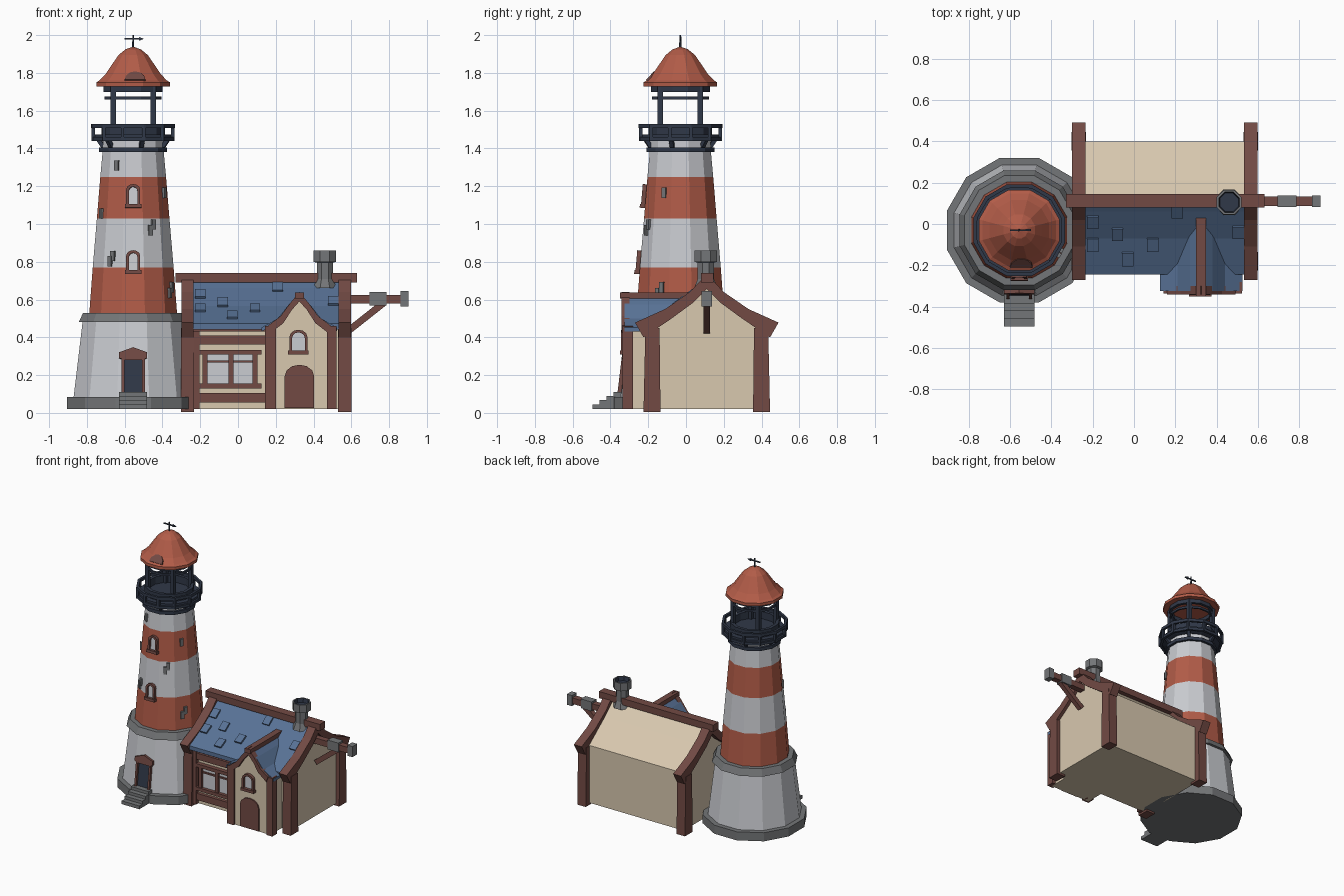
import bpy, bmesh, math
from mathutils import Vector, Matrix

if "Cube" in bpy.data.objects:
    bpy.data.objects.remove(bpy.data.objects["Cube"])

def material(name, r, g, b):
    m = bpy.data.materials.new(name)
    lin = [((c / 255 + 0.055) / 1.055) ** 2.4 for c in (r, g, b)]
    m.diffuse_color = (*lin, 1)
    m.use_nodes = True
    m.node_tree.nodes["Principled BSDF"].inputs["Base Color"].default_value = m.diffuse_color
    return m

WHITE = material("white plaster", 202, 204, 209)
RED = material("brick red", 178, 92, 72)
SLATE = material("dark slate", 48, 56, 72)
GREY = material("stone grey", 116, 118, 120)
BROWN = material("timber brown", 114, 74, 68)
CREAM = material("cream wall", 216, 200, 175)
BLUE = material("roof blue", 88, 114, 150)
TX, TY, HY = -0.555, -0.03, 0.11   # tower axis, house ridge y

def finish(name, bm, mats, loc=(0, 0, 0), rot=(0, 0, 0)):
    bmesh.ops.recalc_face_normals(bm, faces=bm.faces[:])
    me = bpy.data.meshes.new(name)
    bm.to_mesh(me)
    bm.free()
    for m in mats:
        me.materials.append(m)
    ob = bpy.data.objects.new(name, me)
    ob.location, ob.rotation_euler = loc, rot
    bpy.context.collection.objects.link(ob)
    return ob

def prism(name, pts, axis, lo, hi, mat, loc=(0, 0, 0), rot=(0, 0, 0)):
    """Extrude a 2D outline along x (points are y,z) or y (points are x,z)."""
    bm = bmesh.new()
    put = (lambda p, t: (t, p[0], p[1])) if axis == 'x' else (lambda p, t: (p[0], t, p[1]))
    a, b = [[bm.verts.new(put(p, t)) for p in pts] for t in (lo, hi)]
    bm.faces.new(a)
    bm.faces.new(b)
    for i in range(len(pts)):
        j = (i + 1) % len(pts)
        bm.faces.new((a[i], a[j], b[j], b[i]))
    return finish(name, bm, [mat], loc, rot)

def box(name, x0, x1, y0, y1, z0, z1, mat):
    return prism(name, [(x0, z0), (x1, z0), (x1, z1), (x0, z1)], 'y', y0, y1, mat)

def beam(name, a, b, w, h, mat):
    a, b = Vector(a), Vector(b)
    bm = bmesh.new()
    bmesh.ops.create_cube(bm, size=1)
    rot = (b - a).to_track_quat('Z', 'Y').to_matrix().to_4x4()
    bm.transform(Matrix.Translation((a + b) / 2) @ rot @ Matrix.Diagonal((w, h, (b - a).length, 1)))
    return finish(name, bm, [mat])

def lathe(name, prof, mats, n=12, at=(TX, TY), ring=False):
    """Spin (flat radius, z) points; one material per segment, cycling."""
    bm = bmesh.new()
    rows = []
    for r, z in prof:
        R = r / math.cos(math.pi / n)
        rows.append([bm.verts.new((at[0] + R * math.cos((k + .5) * math.tau / n),
                                   at[1] + R * math.sin((k + .5) * math.tau / n), z)) for k in range(n)])
    used = list(dict.fromkeys(mats))
    segs = list(zip(rows, rows[1:])) + ([(rows[-1], rows[0])] if ring else [])
    for i, (p, q) in enumerate(segs):
        for k in range(n):
            j = (k + 1) % n
            bm.faces.new((p[k], p[j], q[j], q[k])).material_index = used.index(mats[i % len(mats)])
    if not ring:
        bm.faces.new(rows[0]).material_index = used.index(mats[0])
        bm.faces.new(rows[-1]).material_index = used.index(mats[-1])
    return finish(name, bm, used)

def ring(name, r0, r1, z0, z1, mat):
    return lathe(name, [(r0, z0), (r1, z0), (r1, z1), (r0, z1)], [mat], ring=True)

def arch(hw, z0, z1, rise):
    return [(-hw, z0)] + [(-hw * math.cos(t * math.pi / 6), z1 - rise + rise * math.sin(t * math.pi / 6))
                          for t in range(7)] + [(hw, z0)]

def arched_window(name, x, y, z, hw, h, tilt):
    loc, rot = (x, y, z), (-tilt, 0, 0)
    prism(name + "_frame", arch(hw, 0, h, hw * .8) + arch(hw - .014, 0, h - .014, hw * .65)[::-1],
          'y', -.022, .03, BROWN, loc, rot)
    prism(name + "_pane", arch(hw - .012, 0, h - .012, hw * .65), 'y', -.005, .03, WHITE, loc, rot)
    prism(name + "_sill", [(-hw - .006, -.006), (hw + .006, -.006), (hw + .006, .014), (-hw - .006, .014)],
          'y', -.028, .03, BROWN, loc, rot)

def bargeboard(name, outer, inner, axis, c, lo, hi, mat):
    half = lambda pts: [(c - d, z) for d, z in pts[:0:-1]] + [(c + d, z) for d, z in pts]
    return prism(name, half(outer) + half(inner)[::-1], axis, lo, hi, mat)

# Tower body with stone plinth, ledge and red/white bands
tower = [(.35, .02), (.35, .085), (.315, .085), (.268, .48), (.288, .48), (.265, .53), (.232, .53),
         (.214, .77), (.192, 1.03), (.174, 1.25), (.162, 1.38), (.16, 1.46)]
lathe("tower", tower, [GREY, GREY, WHITE, GREY, GREY, GREY, RED, WHITE, RED, WHITE, WHITE])

def tower_radius(z):
    for (r0, z0), (r1, z1) in zip(tower[6:], tower[7:]):
        if z0 <= z <= z1:
            return r0 + (r1 - r0) * (z - z0) / (z1 - z0)

# Loose bricks on the tower
for dx, z in [(-.085, 1.31), (.16, 1.165), (-.165, 1.055), (.105, .997), (.09, .967),
              (-.105, .83), (-.12, .803), (.2, .665), (.19, .635)]:
    r = tower_radius(z)
    a = -math.acos(dx / r) if abs(dx) < r else 0
    d = Vector((math.cos(a), math.sin(a), 0))
    c = Vector((TX, TY, z))
    beam("tower_brick", c + d * (r - .02), c + d * (r + .012), .024, .054, GREY)

# Tower windows and door
for z in (.74, 1.09):
    arched_window("tower_window", TX, TY - tower_radius(z), z, .037, .12, .085)
door_loc, door_rot = (TX, TY - .313, .085), (-.118, 0, 0)
prism("tower_door_frame", [(-.062, 0), (-.062, .20), (-.074, .205), (-.074, .235), (0, .262), (.074, .235),
      (.074, .205), (.062, .20), (.062, 0), (.047, 0), (.047, .195), (-.047, .195), (-.047, 0)],
      'y', -.022, .03, BROWN, door_loc, door_rot)
prism("tower_door", [(-.048, 0), (.048, 0), (.048, .2), (-.048, .2)], 'y', -.005, .02, SLATE, door_loc, door_rot)
for i in range(4):
    box("tower_step", TX - .074, TX + .074, -.495 + .037 * i, -.33, .02, .045 + .022 * i, GREY)

# Gallery with railing
ring("gallery_lower_ring", .15, .18, 1.38, 1.405, SLATE)
lathe("gallery_floor", [(.17, 1.44), (.205, 1.452), (.205, 1.475), (.15, 1.475)], [SLATE])
ring("gallery_parapet", .145, .168, 1.47, 1.53, SLATE)
ring("gallery_rail", .205, .222, 1.508, 1.53, SLATE)
ring("gallery_low_rail", .2, .218, 1.44, 1.46, SLATE)
for k in range(12):
    a = (k + .5) * math.tau / 12
    p = lambda r, z: (TX + r * math.cos(a), TY + r * math.sin(a), z)
    beam("gallery_post", p(.218, 1.44), p(.218, 1.525), .018, .018, SLATE)
    if k % 2:
        beam("gallery_bracket", p(.16, 1.405), p(.195, 1.455), .022, .022, SLATE)

# Lantern cage
for sx in (-1, 1):
    for sy in (-1, 1):
        x, y = TX + sx * .106, TY + sy * .106
        box("lantern_post", x - .014, x + .014, y - .014, y + .014, 1.46, 1.73, SLATE)
ring("lantern_middle_ring", .138, .151, 1.66, 1.676, SLATE)
ring("lantern_top_ring", .135, .156, 1.70, 1.728, SLATE)

# Lantern roof, patch, spire and vane
lathe("lantern_roof", [(.195, 1.728), (.195, 1.75), (.178, 1.76), (.145, 1.795), (.108, 1.85),
                       (.077, 1.895), (.04, 1.925), (.008, 1.936)], [RED])
prism("roof_patch", [(.055 * math.cos(t * math.pi / 6), .062 * math.sin(t * math.pi / 6)) for t in range(7)],
      'y', -.006, .006, BROWN, (TX + .01, TY - .178, 1.76), (-.78, 0, 0))
lathe("spire", [(.006, 1.92), (.004, 2.0)], [SLATE], 6)
box("vane_arm", TX - .045, TX + .05, TY - .004, TY + .004, 1.976, 1.984, SLATE)
prism("vane_head", [(TX + .03, 1.97), (TX + .058, 1.98), (TX + .03, 1.99)], 'y', TY - .005, TY + .005, SLATE)

# House body with cream gable and back roof
prism("house_body", [(-.18, .02), (.40, .02), (.40, .455), (HY + .1, .6), (HY, .69), (HY - .1, .59), (-.18, .45)],
      'x', -.26, .572, CREAM)
# Blue front roof and loose shingles
roof = [(HY, .70), (.06, .66), (-.07, .565), (-.245, .472)]
prism("front_roof", roof + [(y, z - .03) for y, z in roof[::-1]], 'x', -.25, .55, BLUE)
for x, y in [(-.2, .01), (-.2, -.10), (-.08, -.05), (-.03, -.17), (.09, -.10), (.21, .06), (.505, -.04)]:
    for (y0, z0), (y1, z1) in zip(roof, roof[1:]):
        if y1 <= y < y0:
            z = z0 + (z1 - z0) * (y - y0) / (y1 - y0)
            d = Vector((0, y1 - y0, z1 - z0)).normalized() * .035
            c = Vector((x, y, z + .006))
            beam("roof_shingle", c - d, c + d, .055, .016, BLUE)

# Corner posts, gable rakes, ridge and eave beams
rake_out = [(0, .735), (.09, .64), (.22, .55), (.38, .478)]
rake_in = [(0, .655), (.07, .585), (.19, .497), (.335, .40)]
for side, x0, x1 in (("left", -.30, -.235), ("right", .532, .597)):
    bargeboard(side + "_rake", rake_out, rake_in, 'x', HY, x0, x1, BROWN)
    for s in (-1, 1):
        y = [HY + s * d for d in (.245, .335, .325, .25)]
        prism(side + "_corner_post", list(zip(y, (.005, .005, .45, .45))), 'x', x0 - .003, x1 + .003, BROWN)
box("ridge_beam", -.33, .63, HY - .03, HY + .035, .69, .74, BROWN)
box("eave_beam", -.24, .16, -.225, -.17, .43, .462, BROWN)
box("left_inner_post", -.24, -.205, -.21, -.17, .02, .44, BROWN)

# Front wall timbers and window
box("wall_upper_beam", -.21, .15, -.205, -.17, .362, .41, BROWN)
box("wall_lower_beam", -.21, .15, -.205, -.17, .055, .105, BROWN)
box("front_window_glass", -.18, .10, -.188, -.17, .145, .32, WHITE)
for z in (.13, .308):
    box("front_window_rail", -.205, .125, -.212, -.17, z, z + .025, BROWN)
for x in (-.187, -.05, .078):
    box("front_window_post", x, x + .026, -.205, -.17, .14, .32, BROWN)
box("front_window_bar", -.18, .10, -.197, -.17, .266, .278, BROWN)

# Entrance bay: wall, roof, posts, door and window
CX = .325
bargeboard("bay_wall", [(0, .60), (.09, .49), (.17, .44)], [(0, .02), (.17, .02)], 'y', CX, -.32, -.15, CREAM)
bargeboard("bay_roof", [(0, .625), (.055, .575), (.115, .5), (.2, .452)],
           [(0, .59), (.05, .55), (.11, .475), (.2, .432)], 'y', CX, -.325, .03, BLUE)
bargeboard("bay_bargeboard", [(0, .64), (.05, .58), (.1, .512), (.165, .463)],
           [(0, .59), (.04, .545), (.085, .475), (.15, .425)], 'y', CX, -.342, -.3, BROWN)
box("bay_ridge", CX - .024, CX + .024, -.35, .03, .605, .637, BROWN)
for x0, x1 in ((.143, .2), (.472, .522)):
    box("bay_post", x0, x1, -.335, -.28, .02, .46, BROWN)
prism("bay_door", arch(.078, .025, .255, .06), 'y', -.33, -.31, BROWN, (.325, 0, 0))
arched_window("bay_window", .32, -.322, .315, .048, .125, 0)

# Chimney
lathe("chimney", [(.062, .66), (.043, .71), (.043, .795), (.06, .80), (.06, .86), (.05, .86), (.045, .83)],
      [GREY] * 5 + [SLATE], 8, (.46, .105))

# Side hoist beam with brace
beam("hoist_beam", (.54, HY, .602), (.88, HY, .602), .045, .045, BROWN)
beam("hoist_collar", (.695, HY, .604), (.785, HY, .604), .056, .07, GREY)
beam("hoist_cap", (.86, HY, .604), (.902, HY, .604), .056, .08, GREY)
beam("hoist_brace", (.585, HY, .435), (.775, HY, .585), .036, .036, BROWN)
